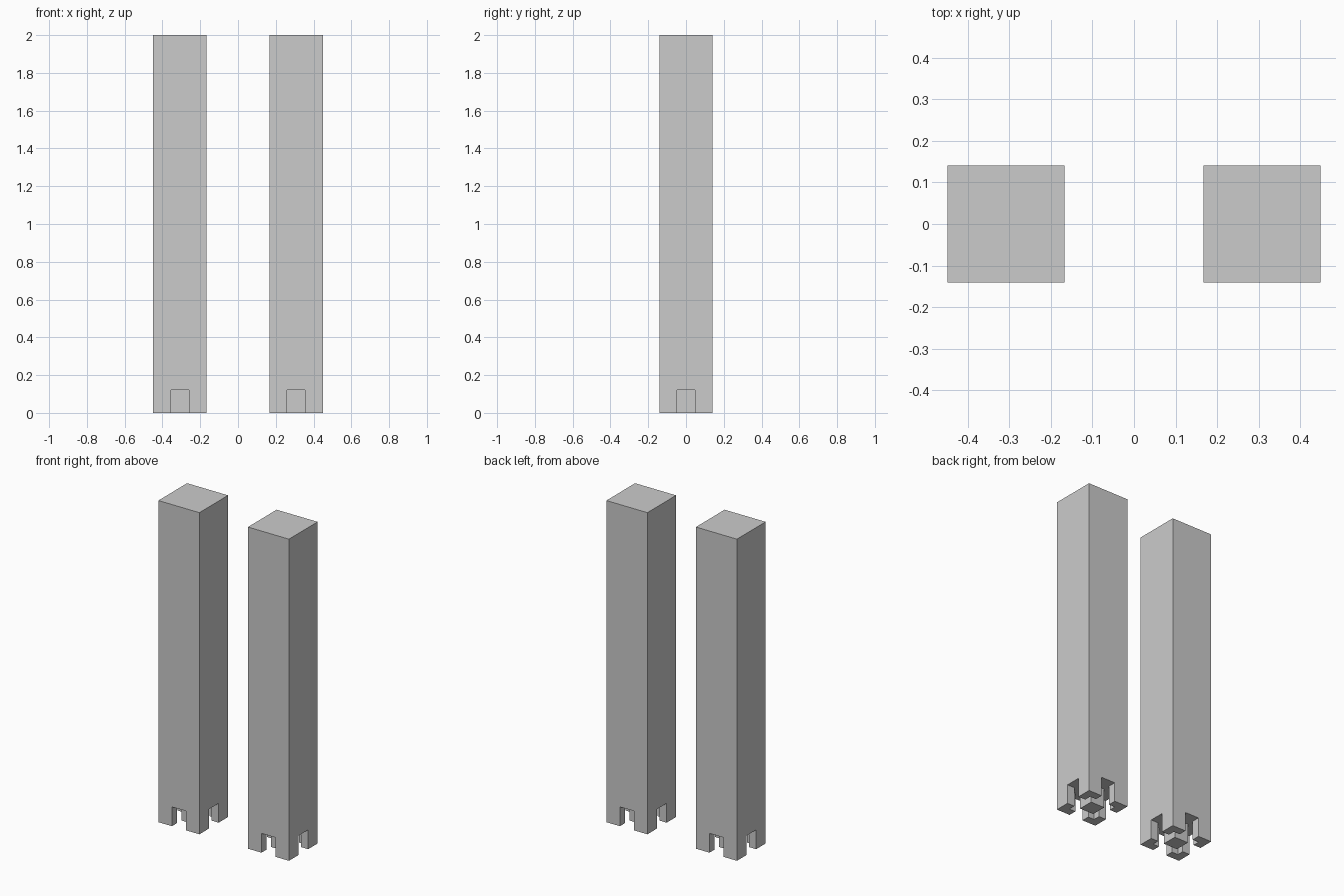
import bpy

if "Cube" in bpy.data.objects:
    bpy.data.objects.remove(bpy.data.objects["Cube"])

HALF = 0.141      # half width of a tower
OFFSET = 0.308    # tower centre in x
OPEN = 0.048      # half width of doorways and core
DOOR_H = 0.12     # doorway height
WALL = 0.05       # lobby wall thickness


def box(name, cx, hx, hy, z0, z1):
    bpy.ops.mesh.primitive_cube_add(size=1, location=(0, 0, 0))
    ob = bpy.context.object
    ob.name = name
    for v in ob.data.vertices:
        v.co = (v.co.x * 2 * hx, v.co.y * 2 * hy, z1 if v.co.z > 0 else z0)
    ob.location.x = cx
    return ob


def cut(target, cutter):
    mod = target.modifiers.new(cutter.name, 'BOOLEAN')
    mod.operation = 'DIFFERENCE'
    mod.solver = 'EXACT'
    mod.object = cutter
    bpy.context.view_layer.objects.active = target
    bpy.ops.object.modifier_apply(modifier=mod.name)
    bpy.data.objects.remove(cutter, do_unlink=True)


for side, sx in (("left", -1), ("right", 1)):
    cx = sx * OFFSET
    # tall square shaft
    tower = box(side + "_tower", cx, HALF, HALF, 0, 2)
    # hollow lobby inside the base, leaving L-shaped corner legs
    cut(tower, box("lobby", cx, HALF - WALL, HALF - WALL, -0.1, DOOR_H))
    # doorways through all four sides
    cut(tower, box("door_x", cx, HALF + 0.05, OPEN, -0.1, DOOR_H))
    cut(tower, box("door_y", cx, OPEN, HALF + 0.05, -0.1, DOOR_H))
    # central core standing in the lobby
    box(side + "_core", cx, OPEN, OPEN, 0, DOOR_H)
